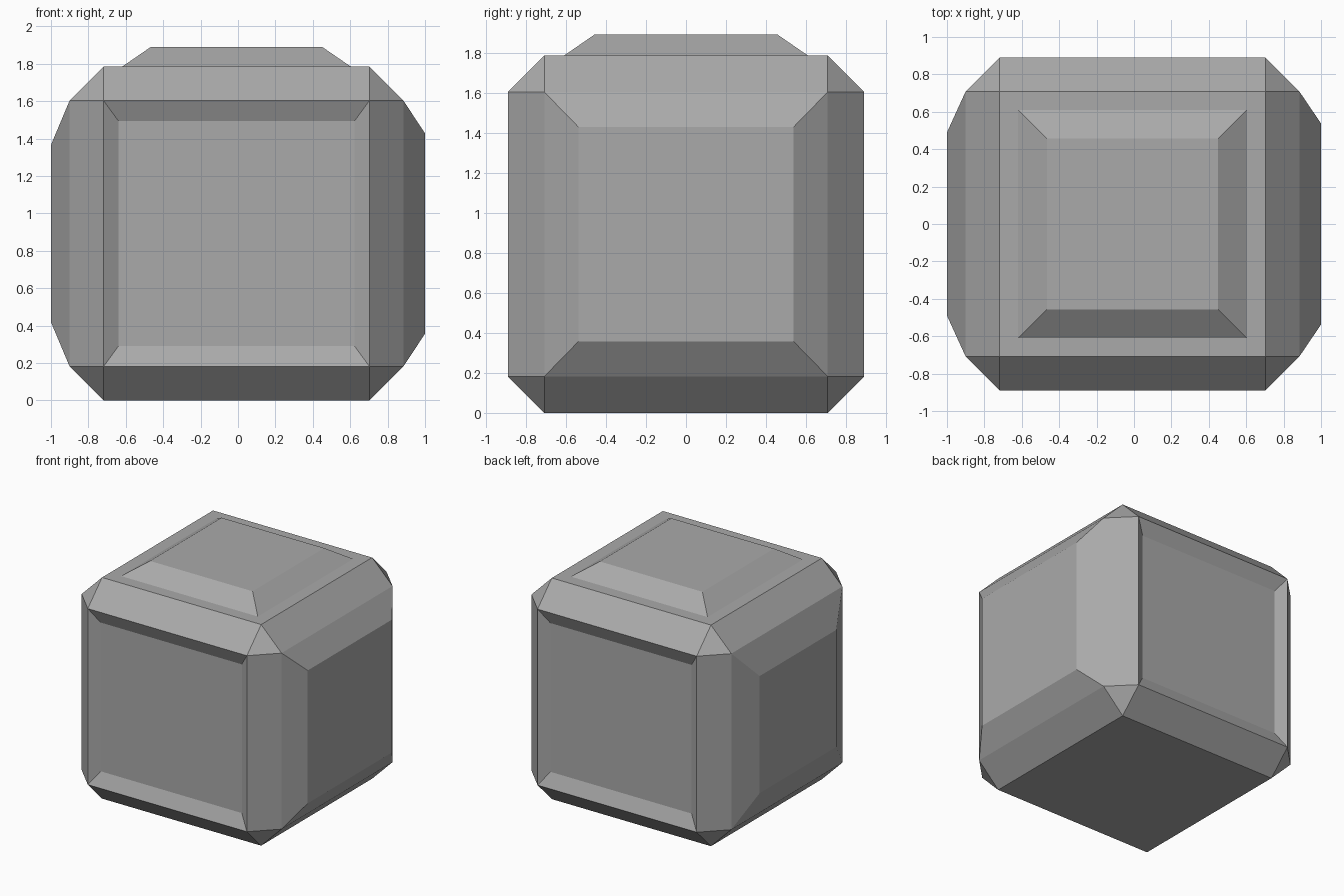
import bpy, bmesh
from mathutils import Vector

old = bpy.data.objects.get("Cube")
if old:
    bpy.data.objects.remove(old, do_unlink=True)

# Single grey material
grey = bpy.data.materials.new("mid_grey")
grey.use_nodes = True
colour = (0.4, 0.4, 0.4, 1)
grey.diffuse_color = colour
grey.node_tree.nodes["Principled BSDF"].inputs["Base Color"].default_value = colour


def step(bm, face, scale, push):
    """Extrude a face, scale it about its centre and move it along its normal."""
    centre, normal = face.calc_center_median(), face.normal.copy()
    new = bmesh.ops.extrude_discrete_faces(bm, faces=[face])["faces"][0]
    for v in new.verts:
        offset = v.co - centre
        v.co = centre + Vector(o * s for o, s in zip(offset, scale)) + normal * push
    bm.normal_update()
    return new


def side(bm, direction):
    return max(bm.faces, key=lambda f: f.normal.dot(Vector(direction)))


# Chamfered block
bm = bmesh.new()
bmesh.ops.create_cube(bm, size=1)
for v in bm.verts:
    v.co = Vector((v.co.x * 1.785 - 0.008, v.co.y * 1.78, (v.co.z + 0.5) * 1.785))
bmesh.ops.bevel(bm, geom=bm.edges[:], offset=0.182, offset_type='OFFSET',
                segments=1, profile=0.5, affect='EDGES')
bm.normal_update()

# Raised side panels
step(bm, side(bm, (1, 0, 0)), (1, 0.76, 0.755), 0.115)
step(bm, side(bm, (-1, 0, 0)), (1, 0.69, 0.665), 0.10)

# Sunken front and back panels
for y in (-1, 1):
    step(bm, side(bm, (0, y, 0)), (0.887, 1, 0.845), -0.05)

# Raised top panel inside a flat rim
rim = step(bm, side(bm, (0, 0, 1)), (0.86, 0.86, 1), 0)
step(bm, rim, (0.75, 0.75, 1), 0.105)

mesh = bpy.data.meshes.new("panelled_block")
bm.to_mesh(mesh)
bm.free()
mesh.materials.append(grey)
block = bpy.data.objects.new("panelled_block", mesh)
bpy.context.collection.objects.link(block)
